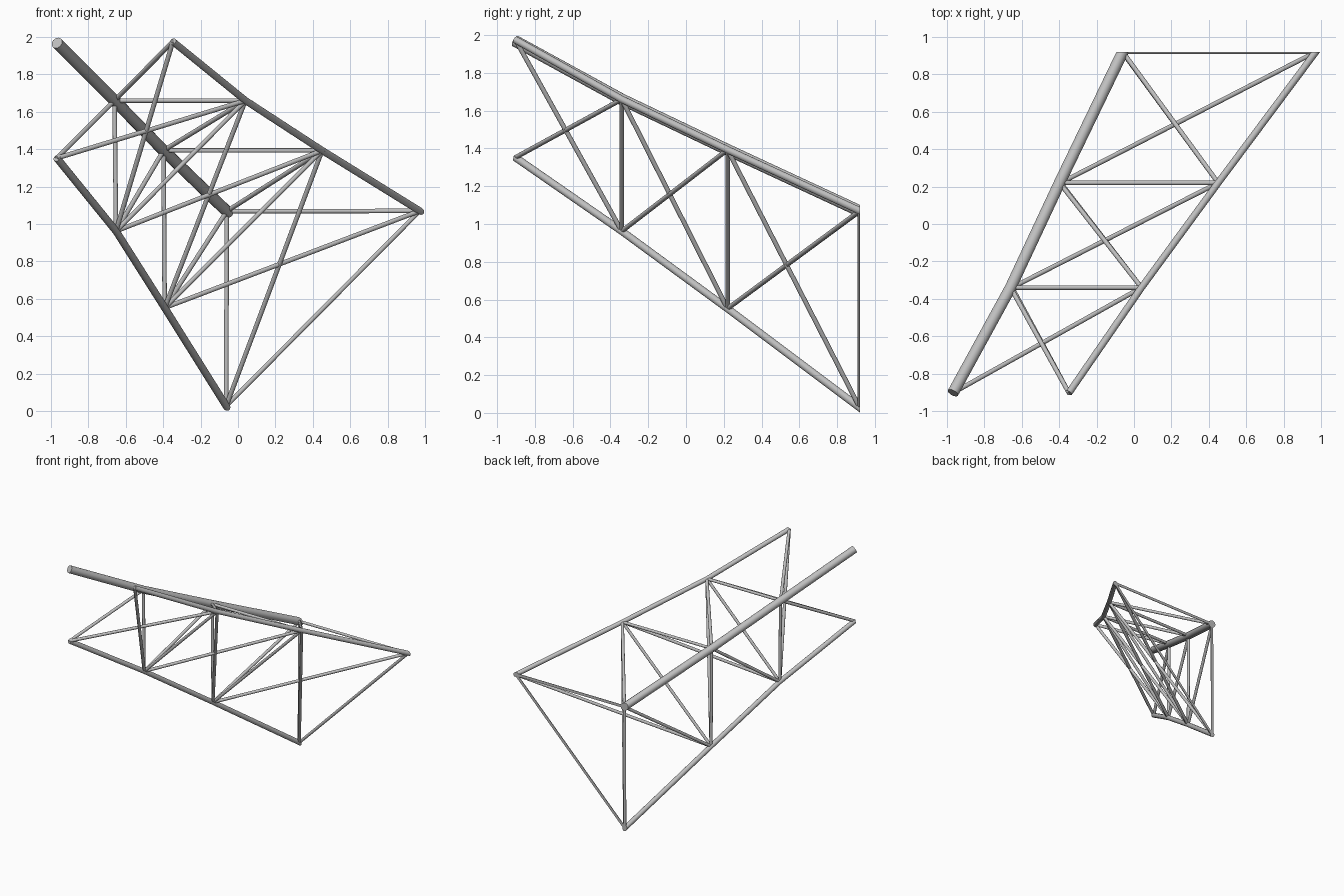
import bpy
import bmesh
from mathutils import Vector

if "Cube" in bpy.data.objects:
    bpy.data.objects.remove(bpy.data.objects["Cube"])

steel = bpy.data.materials.new("light grey steel")
steel.use_nodes = True
GREY = (0.52, 0.52, 0.52, 1)
steel.diffuse_color = GREY
steel.node_tree.nodes["Principled BSDF"].inputs["Base Color"].default_value = GREY

BACK = 0.92  # flat trimmed end of the truss

# Node positions along the three chords, front to back
main = [Vector(p) for p in ((-0.968, -0.903, 1.968), (-0.66, -0.34, 1.66),
                            (-0.398, 0.22, 1.393), (-0.06, BACK, 1.068))]
side = [Vector(p) for p in ((-0.348, -0.903, 1.975), (0.04, -0.34, 1.66),
                            (0.45, 0.22, 1.393), (0.972, BACK, 1.07))]
low = [Vector(p) for p in ((-0.968, -0.903, 1.352), (-0.652, -0.34, 0.962),
                           (-0.392, 0.22, 0.552), (-0.063, BACK, 0.027))]


def add_tube(bm, a, b, radius, extend=0.0):
    """Capped round bar from a to b, optionally running on past b."""
    d = (b - a).normalized()
    b = b + d * extend
    matrix = d.to_track_quat('Z', 'Y').to_matrix().to_4x4()
    matrix.translation = (a + b) / 2
    bmesh.ops.create_cone(bm, cap_ends=True, segments=18, radius1=radius,
                          radius2=radius, depth=(b - a).length, matrix=matrix)


def finish(name, bm):
    """Trim at the back plane, close the cut and make the object."""
    bmesh.ops.bisect_plane(bm, geom=bm.verts[:] + bm.edges[:] + bm.faces[:],
                           plane_co=(0, BACK, 0), plane_no=(0, 1, 0),
                           clear_outer=True)
    open_edges = [e for e in bm.edges if e.is_boundary]
    if open_edges:
        bmesh.ops.holes_fill(bm, edges=open_edges, sides=0)
    bmesh.ops.recalc_face_normals(bm, faces=bm.faces[:])
    mesh = bpy.data.meshes.new(name)
    bm.to_mesh(mesh)
    bm.free()
    mesh.materials.append(steel)
    obj = bpy.data.objects.new(name, mesh)
    bpy.context.collection.objects.link(obj)
    bpy.ops.object.select_all(action='DESELECT')
    obj.select_set(True)
    bpy.context.view_layer.objects.active = obj
    bpy.ops.object.shade_smooth_by_angle()


# Chords: one thick pipe and two slimmer ones
for name, nodes, radius in (("main_chord", main, 0.031),
                            ("side_chord", side, 0.019),
                            ("lower_chord", low, 0.02)):
    bm = bmesh.new()
    for i in range(3):
        add_tube(bm, nodes[i], nodes[i + 1], radius, 0.06 if i == 2 else 0.002)
    finish(name, bm)

# Triangular frames at each inner node and at the back end
for i in range(1, 4):
    bm = bmesh.new()
    for a, b in ((main, side), (main, low), (side, low)):
        add_tube(bm, a[i], b[i], 0.012)
    finish(f"cross_frame_{i}", bm)

# Crossing diagonals in each bay
for i in range(3):
    bm = bmesh.new()
    for a, b in ((side, main), (low, side), (low, main), (side, low)):
        add_tube(bm, a[i], b[i + 1], 0.0125)
    finish(f"bay_diagonals_{i + 1}", bm)
